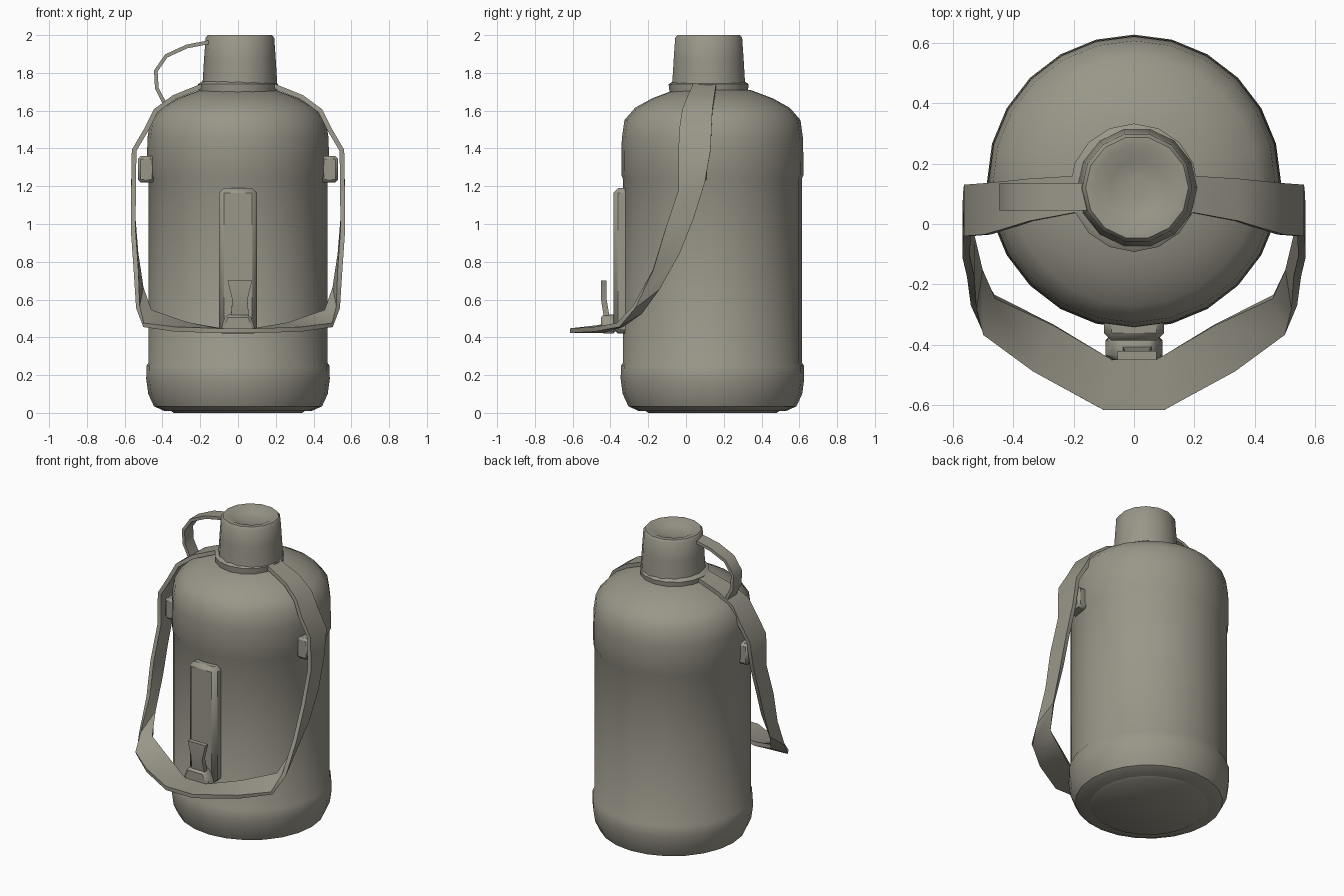
import bpy, bmesh, math
from mathutils import Vector

if "Cube" in bpy.data.objects:
    bpy.data.objects.remove(bpy.data.objects["Cube"])

mat = bpy.data.materials.new("khaki grey")
mat.diffuse_color = (0.32, 0.305, 0.25, 1)
mat.use_nodes = True
mat.node_tree.nodes["Principled BSDF"].inputs["Base Color"].default_value = mat.diffuse_color


def finish(name, bm, angle=40):
    bmesh.ops.recalc_face_normals(bm, faces=bm.faces[:])
    me = bpy.data.meshes.new(name)
    bm.to_mesh(me)
    bm.free()
    me.materials.append(mat)
    ob = bpy.data.objects.new(name, me)
    bpy.context.collection.objects.link(ob)
    bpy.ops.object.select_all(action='DESELECT')
    ob.select_set(True)
    bpy.context.view_layer.objects.active = ob
    bpy.ops.object.shade_smooth_by_angle(angle=math.radians(angle))
    return ob


def lathe(name, profile, cx, cy, sides):
    """Closed turned solid from (radius, height) pairs."""
    bm = bmesh.new()
    rings = []
    for r, z in profile:
        rings.append([bm.verts.new((cx + r * math.cos(2 * math.pi * i / sides),
                                    cy + r * math.sin(2 * math.pi * i / sides), z))
                      for i in range(sides)])
    for a, b in zip(rings, rings[1:]):
        for i in range(sides):
            j = (i + 1) % sides
            bm.faces.new((a[i], a[j], b[j], b[i]))
    bm.faces.new(rings[0][::-1])
    bm.faces.new(rings[-1])
    return finish(name, bm)


def ribbon(name, pts, thick):
    """Flat strap through (centre, half width vector) stations."""
    bm = bmesh.new()
    rows = []
    for i, (c, w) in enumerate(pts):
        c, w = Vector(c), Vector(w)
        t = Vector(pts[min(i + 1, len(pts) - 1)][0]) - Vector(pts[max(i - 1, 0)][0])
        n = t.cross(w).normalized() * thick / 2
        rows.append([bm.verts.new(p) for p in (c - w - n, c + w - n, c + w + n, c - w + n)])
    for a, b in zip(rows, rows[1:]):
        for i in range(4):
            j = (i + 1) % 4
            bm.faces.new((a[i], a[j], b[j], b[i]))
    bm.faces.new(rows[0][::-1])
    bm.faces.new(rows[-1])
    return finish(name, bm)


def block(name, x0, x1, y0, y1, z0, z1, bevel=0.015, taper=1.0):
    bm = bmesh.new()
    bmesh.ops.create_cube(bm, size=1)
    for v in bm.verts:
        k = taper if v.co.z > 0 else 1
        v.co = ((x0 + x1) / 2 + v.co.x * (x1 - x0) * k,
                (y0 + y1) / 2 + v.co.y * (y1 - y0),
                (z0 + z1) / 2 + v.co.z * (z1 - z0))
    bmesh.ops.bevel(bm, geom=bm.edges[:], offset=bevel, segments=1, affect='EDGES')
    return finish(name, bm)


# Bottle body with base cup and shoulder cover
lathe("bottle_body", [(0.39, 0.01), (0.445, 0.035), (0.475, 0.10), (0.486, 0.18),
                      (0.484, 0.25), (0.474, 0.265), (0.474, 1.24), (0.482, 1.26),
                      (0.48, 1.45), (0.466, 1.55), (0.41, 1.615), (0.32, 1.665),
                      (0.20, 1.71)], 0, 0.14, 24)
lathe("base_plate", [(0.34, 0.0), (0.37, 0.02)], 0, 0.14, 24)

# Collar and cap with a shallow dished top
lathe("neck_collar", [(0.205, 1.68), (0.212, 1.74), (0.19, 1.755)], 0.0, 0.12, 16)
lathe("cap", [(0.198, 1.74), (0.19, 1.87), (0.182, 1.985), (0.17, 2.0),
              (0.14, 2.0), (0.09, 1.975), (0.03, 1.97)], 0.01, 0.12, 14)

# Carrying strap: right half stations, mirrored to the left
half = [((0.18, 0.10, 1.735), (0, 0.06, 0)),
        ((0.34, 0.08, 1.67), (0, 0.07, 0)),
        ((0.435, 0.06, 1.60), (0, 0.08, 0)),
        ((0.485, 0.05, 1.50), (0, 0.085, 0)),
        ((0.55, 0.045, 1.39), (0, 0.085, 0)),
        ((0.553, 0.03, 1.20), (0, 0.07, 0.02)),
        ((0.555, -0.035, 1.0), (0, 0.075, 0.03)),
        ((0.54, -0.105, 0.80), (0, 0.07, 0.045)),
        ((0.52, -0.21, 0.61), (-0.01, 0.065, 0.05)),
        ((0.48, -0.30, 0.50), (-0.02, 0.06, 0.035)),
        ((0.30, -0.41, 0.455), (-0.035, 0.075, 0.012)),
        ((0.09, -0.53, 0.435), (-0.01, 0.085, 0))]
left = [((-c[0], c[1], c[2]), (-w[0], w[1], w[2])) for c, w in reversed(half)]
ribbon("carrying_strap", half + left, 0.025)

# Strap lugs on both sides
for s, side in ((1, "right"), (-1, "left")):
    xs = sorted((s * 0.44, s * 0.53))
    block(side + "_strap_lug", xs[0], xs[1], -0.02, 0.11, 1.22, 1.36)

# Front holder and clip joining the strap
block("front_holder", -0.10, 0.10, -0.385, -0.28, 0.42, 1.19, 0.025)
block("front_clip", -0.10, 0.10, -0.45, -0.37, 0.42, 0.52, 0.015, 0.65)
ribbon("front_clip_tongue", [((0.01, -0.415, 0.48), (0.05, 0, 0)),
                             ((0.01, -0.435, 0.60), (0.04, 0, 0)),
                             ((0.01, -0.435, 0.70), (0.065, 0, 0))], 0.03)

# Cap retaining loop
loop = [(-0.14, 1.965), (-0.27, 1.94), (-0.38, 1.89), (-0.435, 1.81),
        (-0.43, 1.72), (-0.39, 1.64)]
ribbon("cap_loop", [((x, 0.09, z), (0, 0.045, 0)) for x, z in loop], 0.02)
